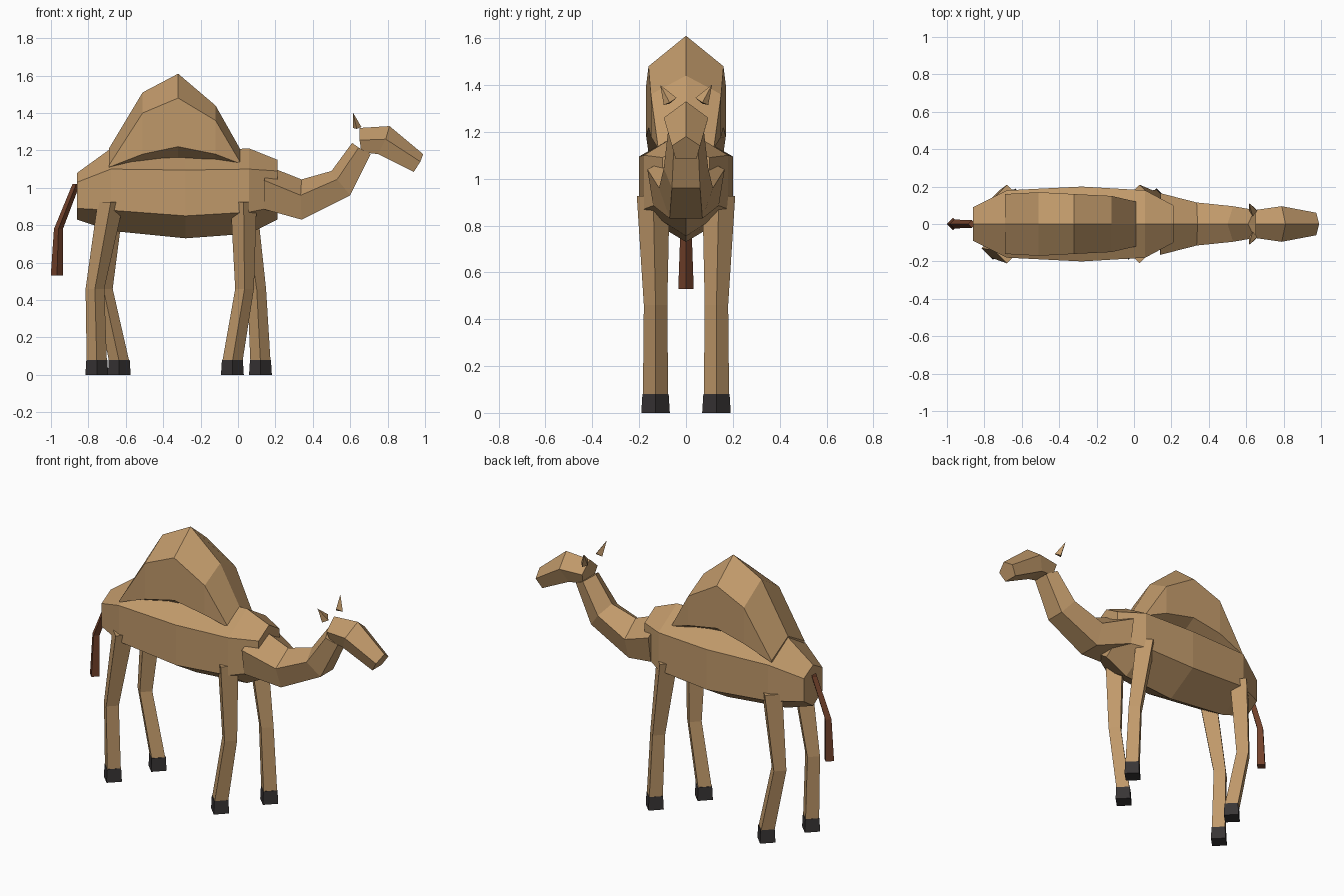
import bpy
import bmesh
from mathutils import Vector

if "Cube" in bpy.data.objects:
    bpy.data.objects.remove(bpy.data.objects["Cube"], do_unlink=True)


def make_material(name, color):
    mat = bpy.data.materials.new(name)
    mat.use_nodes = True
    mat.diffuse_color = color
    mat.node_tree.nodes["Principled BSDF"].inputs["Base Color"].default_value = color
    return mat


coat = make_material("sandy coat", (0.53, 0.32, 0.145, 1))
tail_hair = make_material("brown tail", (0.17, 0.054, 0.024, 1))
hoof = make_material("dark hoof", (0.04, 0.035, 0.036, 1))


def loft(name, rings, material):
    """Skin a list of closed rings that share one point count, with capped ends."""
    bm = bmesh.new()
    loops = [[bm.verts.new(p) for p in ring] for ring in rings]
    count = len(loops[0])
    for a, b in zip(loops, loops[1:]):
        for i in range(count):
            j = (i + 1) % count
            bm.faces.new((a[i], a[j], b[j], b[i]))
    bm.faces.new(loops[0])
    bm.faces.new(loops[-1])
    bmesh.ops.recalc_face_normals(bm, faces=bm.faces)
    mesh = bpy.data.meshes.new(name)
    bm.to_mesh(mesh)
    bm.free()
    mesh.materials.append(material)
    obj = bpy.data.objects.new(name, mesh)
    bpy.context.collection.objects.link(obj)
    return obj


def mirrored(half):
    """Complete a half ring across the middle plane."""
    return half + [(x, -y, z) for x, y, z in reversed(half) if y > 0]


def hexagon(x, width, top, upper, lower, bottom):
    return mirrored([(x, 0, top), (x, width, upper), (x, width, lower), (x, 0, bottom)])


def pentagon(top, side, bottom):
    return mirrored([(top[0], 0, top[1]), side, bottom])


def diamond(x, y, z, r):
    return [(x + r, y, z), (x, y + r, z), (x - r, y, z), (x, y - r, z)]


# Torso: six-sided sections from rump to chest
loft("body", [
    hexagon(-0.86, 0.09, 1.08, 1.03, 0.89, 0.83),
    hexagon(-0.68, 0.18, 1.21, 1.10, 0.88, 0.77),
    hexagon(-0.28, 0.20, 1.20, 1.095, 0.85, 0.73),
    hexagon(0.06, 0.18, 1.21, 1.10, 0.87, 0.755),
    hexagon(0.21, 0.10, 1.15, 1.09, 0.90, 0.83),
], coat)

# Hump: arched six-sided sections with the underside just above the back
loft("hump", [
    hexagon(-0.69, 0.16, 1.21, 1.12, 1.11, 1.06),
    hexagon(-0.51, 0.17, 1.51, 1.40, 1.18, 1.10),
    hexagon(-0.32, 0.16, 1.61, 1.48, 1.22, 1.12),
    hexagon(-0.12, 0.15, 1.44, 1.36, 1.18, 1.10),
    hexagon(0.01, 0.12, 1.21, 1.14, 1.13, 1.06),
], coat)

# Neck: five-sided sections, ridge on top and flat below
loft("neck", [
    pentagon((0.15, 1.12), (0.14, 0.165, 1.04), (0.14, 0.14, 0.885)),
    pentagon((0.34, 1.045), (0.335, 0.115, 0.96), (0.34, 0.07, 0.83)),
    pentagon((0.50, 1.09), (0.53, 0.095, 1.045), (0.60, 0.06, 0.96)),
    pentagon((0.61, 1.24), (0.645, 0.075, 1.215), (0.71, 0.05, 1.18)),
], coat)

# Head: tapers down to the muzzle
loft("head", [
    pentagon((0.65, 1.32), (0.65, 0.075, 1.255), (0.66, 0.05, 1.19)),
    pentagon((0.81, 1.33), (0.79, 0.095, 1.26), (0.75, 0.06, 1.18)),
    pentagon((0.99, 1.18), (0.975, 0.06, 1.14), (0.94, 0.045, 1.085)),
], coat)

# Ears: small leaning spikes
for side, label in ((1, "left"), (-1, "right")):
    base = Vector((0.635, side * 0.07, 1.33))
    tip = Vector((0.615, side * 0.11, 1.40))
    lean = [
        (base.x + 0.025, base.y, base.z - 0.005),
        (base.x, base.y + side * 0.025, base.z - 0.015),
        (base.x - 0.02, base.y, base.z - 0.01),
        (base.x, base.y - side * 0.03, base.z + 0.015),
    ]
    loft(label + "_ear", [lean, diamond(*tip, 0.001)], coat)

# Tail
loft("tail", [
    diamond(-0.865, 0, 1.02, 0.02),
    diamond(-0.96, 0, 0.78, 0.024),
    diamond(-0.968, 0, 0.53, 0.033),
], tail_hair)

# Legs with hooves: name, side, then x of hip, knee and ankle
legs = (
    ("right_back", -1, -0.68, -0.765, -0.755),
    ("left_back", 1, -0.68, -0.72, -0.635),
    ("right_front", -1, 0.03, 0.035, -0.03),
    ("left_front", 1, 0.03, 0.10, 0.12),
)
for label, side, hip, knee, ankle in legs:
    y = side * 0.13
    loft(label + "_leg", [
        diamond(hip, side * 0.14, 0.925, 0.07),
        diamond(knee, y, 0.46, 0.05),
        diamond(ankle, y, 0.07, 0.054),
    ], coat)
    loft(label + "_hoof", [
        diamond(ankle, y, 0.08, 0.056),
        diamond(ankle, y, 0, 0.061),
    ], hoof)
